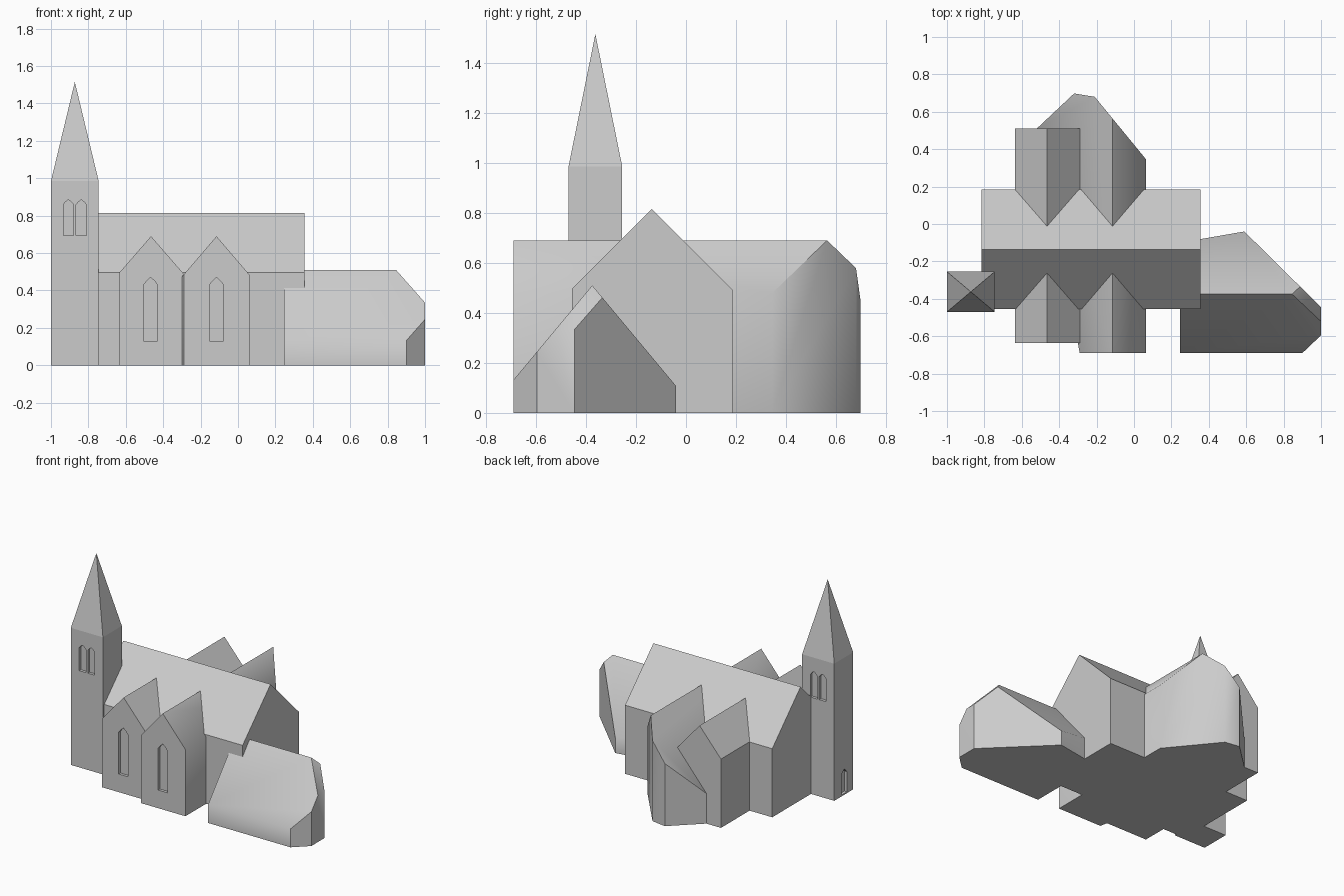
import bpy, bmesh, math
from mathutils import Vector

if "Cube" in bpy.data.objects:
    bpy.data.objects.remove(bpy.data.objects["Cube"])

stone = bpy.data.materials.new("pale_grey")
stone.diffuse_color = (0.6, 0.6, 0.6, 1)
stone.use_nodes = True
stone.node_tree.nodes["Principled BSDF"].inputs["Base Color"].default_value = stone.diffuse_color


def finish(name, bm):
    bmesh.ops.recalc_face_normals(bm, faces=bm.faces)
    me = bpy.data.meshes.new(name)
    bm.to_mesh(me)
    bm.free()
    me.materials.append(stone)
    ob = bpy.data.objects.new(name, me)
    bpy.context.collection.objects.link(ob)
    return ob


def extrude_plan(bm, pts, vec):
    face = bm.faces.new([bm.verts.new(p) for p in pts])
    r = bmesh.ops.extrude_face_region(bm, geom=[face])
    top = [g for g in r["geom"] if isinstance(g, bmesh.types.BMFace)]
    bmesh.ops.translate(bm, vec=vec,
                        verts=[g for g in r["geom"] if isinstance(g, bmesh.types.BMVert)])
    return top[0]


def roofed(name, plan, planes):
    """Extrude a convex plan and slice it with roof planes (point, normal)."""
    bm = bmesh.new()
    extrude_plan(bm, [(x, y, 0) for x, y in plan], (0, 0, 2))
    for co, no in planes:
        r = bmesh.ops.bisect_plane(bm, geom=bm.verts[:] + bm.edges[:] + bm.faces[:],
                                   plane_co=co, plane_no=Vector(no).normalized(),
                                   clear_outer=True)
        edges = [g for g in r["geom_cut"] if isinstance(g, bmesh.types.BMEdge)]
        bmesh.ops.edgeloop_fill(bm, edges=edges)
    return finish(name, bm)


def rect(x0, x1, y0, y1):
    return [(x0, y0), (x1, y0), (x1, y1), (x0, y1)]


def activate(ob):
    bpy.ops.object.select_all(action='DESELECT')
    ob.select_set(True)
    bpy.context.view_layer.objects.active = ob


def lancet(ob, x, y, w, z0, z1, z2, along_x=False, depth=0.02):
    """Cut a shallow pointed opening centred on a wall at (x, y)."""
    prof = [(-w, z0), (w, z0), (w, z1), (w * 0.6, z1 + (z2 - z1) * 0.5),
            (0, z2), (-w * 0.6, z1 + (z2 - z1) * 0.5), (-w, z1)]
    bm = bmesh.new()
    if along_x:
        extrude_plan(bm, [(x - depth, y + u, z) for u, z in prof], (2 * depth, 0, 0))
    else:
        extrude_plan(bm, [(x + u, y - depth, z) for u, z in prof], (0, 2 * depth, 0))
    cutter = finish("window_cutter", bm)
    cutter.hide_render = True
    mod = ob.modifiers.new("window", 'BOOLEAN')
    mod.operation = 'DIFFERENCE'
    mod.solver = 'EXACT'
    mod.object = cutter
    activate(ob)
    bpy.ops.object.modifier_apply(modifier=mod.name)
    bpy.data.objects.remove(cutter)


# Nave with a long ridge
nave = roofed("nave", rect(-0.815, 0.355, -0.455, 0.185),
              [((0, -0.137, 0.815), (0, s, 1)) for s in (-1, 1)])

# First cross gable, running through the nave
gable_a = roofed("cross_gable", rect(-0.635, -0.29, -0.635, 0.51),
                 [((-0.465, 0, 0.69), (s * 1.15, 0, 1)) for s in (-1, 1)])

# Second cross gable, with an angled rear end and a lower west slope
gable_b = roofed("long_cross_gable",
                 [(-0.29, -0.69), (0.065, -0.69), (0.065, 0.345), (-0.21, 0.68),
                  (-0.32, 0.698), (-0.52, 0.51)],
                 [((-0.115, 0, 0.69), (s * 1.17, 0, 1)) for s in (-1, 1)])

# Low east wing with chamfered corners and a hipped end
wing = roofed("east_wing",
              [(0.245, -0.69), (0.90, -0.69), (1.0, -0.595), (1.0, -0.445),
               (0.59, -0.04), (0.245, -0.10)],
              [((0, -0.375, 0.51), (0, -1.2, 1)),
               ((0, -0.375, 0.51), (0, 1.2, 1)),
               ((0.845, 0, 0.51), (1.13, 0, 1))])

# Tower and spire
bm = bmesh.new()
cap = extrude_plan(bm, [(x, y, 0) for x, y in rect(-1.0, -0.745, -0.47, -0.255)],
                   (0, 0, 0.985))
tip = bmesh.ops.poke(bm, faces=[cap])["verts"][0]
tip.co.z = 1.515
tower = finish("tower_and_spire", bm)

# Gable windows
lancet(gable_a, -0.467, -0.635, 0.037, 0.13, 0.43, 0.47)
lancet(gable_b, -0.115, -0.69, 0.037, 0.13, 0.43, 0.47)

# Paired belfry openings front and back, and a door on the west side
for y in (-0.47, -0.255):
    for x in (-0.907, -0.838):
        lancet(tower, x, y, 0.027, 0.695, 0.86, 0.885)
lancet(tower, -1.0, -0.368, 0.03, 0.01, 0.155, 0.185, along_x=True)

# Soft shading where wall meets roof
for ob in (gable_b, wing):
    activate(ob)
    bpy.ops.object.shade_smooth_by_angle(angle=math.radians(42))
